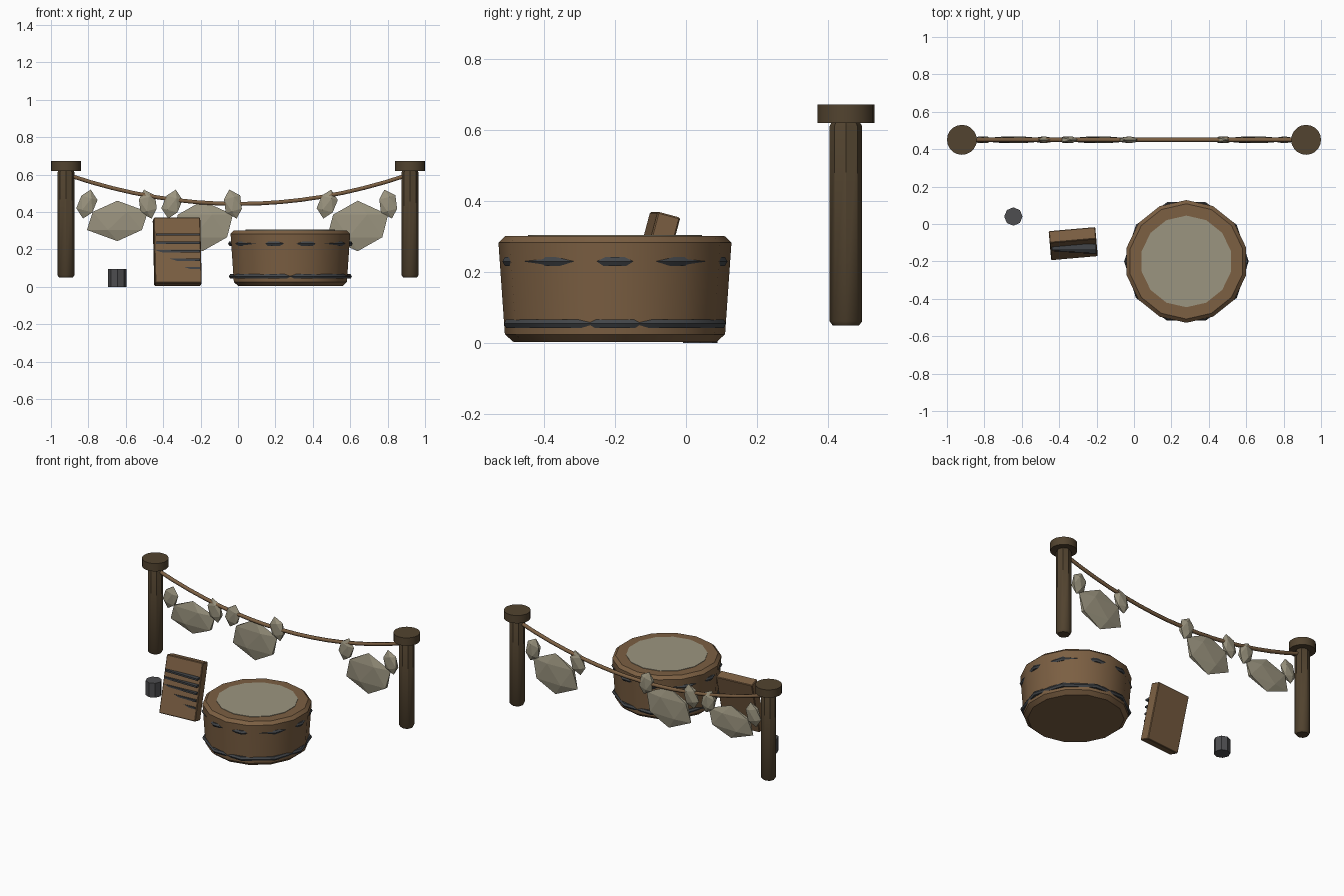
import bpy, math
from mathutils import Vector

if "Cube" in bpy.data.objects:
    bpy.data.objects.remove(bpy.data.objects["Cube"])


def material(name, rgb):
    m = bpy.data.materials.new(name)
    m.use_nodes = True
    m.diffuse_color = (*rgb, 1)
    bsdf = m.node_tree.nodes["Principled BSDF"]
    bsdf.inputs["Base Color"].default_value = (*rgb, 1)
    bsdf.inputs["Roughness"].default_value = 0.8
    return m


WOOD = material("warm wood", (0.20, 0.115, 0.055))
DARK = material("dark wood", (0.085, 0.057, 0.029))
CLOTH = material("pale cloth", (0.33, 0.30, 0.215))
IRON = material("iron", (0.055, 0.06, 0.066))
STONE = material("grey peg", (0.075, 0.075, 0.08))


def finish(name, mat, angle=40):
    ob = bpy.context.object
    ob.name = name
    ob.data.materials.clear()
    ob.data.materials.append(mat)
    if angle:
        bpy.ops.object.shade_smooth_by_angle(angle=math.radians(angle))
    return ob


def lathe(name, mat, profile, sides, centre, angle=40):
    """Closed turned solid from (radius, height) pairs, first corner facing +y."""
    verts, faces, n = [], [], sides
    for r, z in profile:
        for i in range(n):
            a = math.pi / 2 + math.tau * i / n
            verts.append((r * math.cos(a), r * math.sin(a), z))
    for k in range(len(profile) - 1):
        for i in range(n):
            j = (i + 1) % n
            faces.append((k * n + i, k * n + j, (k + 1) * n + j, (k + 1) * n + i))
    faces.append(tuple(reversed(range(n))))
    faces.append(tuple(range((len(profile) - 1) * n, len(profile) * n)))
    me = bpy.data.meshes.new(name)
    me.from_pydata(verts, [], faces)
    ob = bpy.data.objects.new(name, me)
    bpy.context.collection.objects.link(ob)
    ob.location = centre
    bpy.ops.object.select_all(action="DESELECT")
    ob.select_set(True)
    bpy.context.view_layer.objects.active = ob
    return finish(name, mat, angle)


def box(name, mat, size, loc, rot=(0, 0, 0), bevel=0):
    bpy.ops.mesh.primitive_cube_add(size=1, location=loc, rotation=rot)
    ob = bpy.context.object
    ob.scale = size
    bpy.ops.object.transform_apply(location=False, rotation=False, scale=True)
    if bevel:
        mod = ob.modifiers.new("soft edges", "BEVEL")
        mod.width, mod.segments = bevel, 1
    return finish(name, mat, 0)


def rag(name, loc, half_width, half_height, tilt=0):
    """Thin low-poly piece of laundry."""
    bpy.ops.mesh.primitive_ico_sphere_add(subdivisions=1, radius=1, location=loc,
                                          rotation=(0, tilt, 0))
    bpy.context.object.scale = (half_width, 0.021, half_height)
    return finish(name, CLOTH, 40)


LINE_Y = 0.45

# Posts with round caps
for side, x in (("right", -0.92), ("left", 0.92)):
    lathe(side + "_post", DARK, [(0.037, 0.05), (0.046, 0.062), (0.046, 0.61), (0.038, 0.625)],
          8, (x, LINE_Y, 0))
    lathe(side + "_post_cap", DARK, [(0.08, 0.62), (0.08, 0.672)], 20, (x, LINE_Y, 0))

# Sagging clothes line
curve = bpy.data.curves.new("clothes_line", "CURVE")
curve.dimensions = "3D"
curve.bevel_depth = 0.012
curve.bevel_resolution = 1
curve.use_fill_caps = True
spline = curve.splines.new("POLY")
STEPS = 16
spline.points.add(STEPS)
for i, p in enumerate(spline.points):
    t = 2 * i / STEPS - 1
    p.co = (0.9 * t, LINE_Y, 0.443 + 0.152 * t * t, 1)
curve.materials.append(WOOD)
bpy.context.collection.objects.link(bpy.data.objects.new("clothes_line", curve))

# Laundry: a large piece held by two small folded corners
for label, x, z, h in (("first", -0.645, 0.352, 0.108), ("second", -0.19, 0.325, 0.135),
                       ("third", 0.64, 0.325, 0.135)):
    rag(label + "_cloth", (x, LINE_Y, z), 0.182, h)
    for s in (-1, 1):
        rag(label + ("_left" if s > 0 else "_right") + "_corner",
            (x + s * 0.163, LINE_Y, 0.442), 0.055, 0.08, -s * 0.26)

# Wash tub, its water and its hoops
TUB = Vector((0.28, -0.2, 0))
lathe("tub", WOOD, [(0.285, 0.003), (0.310, 0.025), (0.328, 0.283), (0.308, 0.302)], 14, TUB)
lathe("tub_water", CLOTH, [(0.245, 0.296), (0.245, 0.305)], 14, TUB)
for label, z, r in (("lower", 0.055, 0.315), ("upper", 0.23, 0.319)):
    bpy.ops.mesh.primitive_torus_add(major_segments=10, minor_segments=6, major_radius=r,
                                     minor_radius=0.014, location=TUB + Vector((0, 0, z)))
    finish(label + "_hoop", IRON, 40)

# Leaning washboard with ribs that sink into its face towards the bottom
box("washboard", WOOD, (0.25, 0.066, 0.362), (-0.325, -0.105, 0.187),
    (math.radians(-15), 0, math.radians(5)), 0.004)
for i in range(5):
    z = 0.10 + 0.045 * i
    box(f"washboard_rib_{i + 1}", IRON, (0.235, 0.03, 0.012),
        (-0.322, -0.143 + 0.12 * (z - 0.10), z))

# Small peg standing on the ground
lathe("peg", STONE, [(0.049, 0), (0.049, 0.095)], 8, (-0.645, 0.04, 0))
